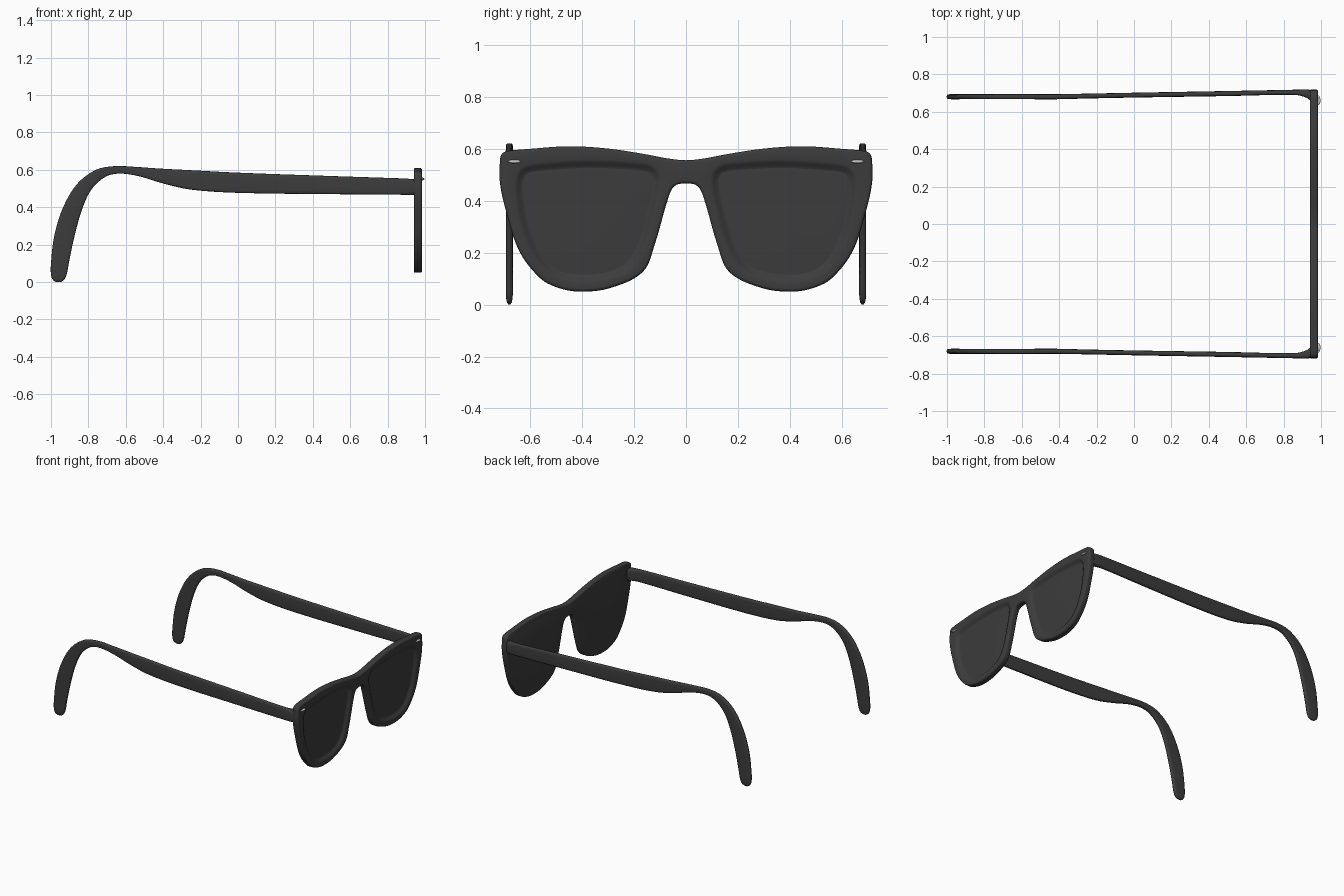
import bpy, bmesh, math
from mathutils import Vector

if "Cube" in bpy.data.objects:
    bpy.data.objects.remove(bpy.data.objects["Cube"])


def material(name, rgb):
    m = bpy.data.materials.new(name)
    m.diffuse_color = (*rgb, 1)
    m.use_nodes = True
    m.node_tree.nodes["Principled BSDF"].inputs["Base Color"].default_value = m.diffuse_color
    return m


BLACK = material("black_plastic", (0.045, 0.045, 0.045))
TINT = material("dark_lens", (0.045, 0.045, 0.045))
SILVER = material("silver", (0.7, 0.7, 0.7))


def smooth_path(pts, n, closed=False):
    """Smooth samples through points of any dimension."""
    pts = [Vector(p) for p in pts]
    c, out = len(pts), []
    for i in range(c if closed else c - 1):
        a, b, d, e = [pts[k % c] if closed else pts[min(max(k, 0), c - 1)]
                      for k in range(i - 1, i + 3)]
        size = (d - b).length
        m0, m1 = (d - a).normalized() * size, (e - b).normalized() * size
        for s in range(n):
            t = s / n
            out.append(b * (2 * t**3 - 3 * t**2 + 1) + m0 * (t**3 - 2 * t**2 + t)
                       + d * (3 * t**2 - 2 * t**3) + m1 * (t**3 - t**2))
    return out if closed else out + [pts[-1]]


def layers(loop, steps):
    """Stack insets of a clockwise (y, z) loop along x; steps are (x, inset)."""
    rings = []
    for x, d in steps:
        ring = []
        for i, p in enumerate(loop):
            t = (loop[(i + 1) % len(loop)] - loop[i - 1]).normalized()
            ring.append((x, p.x + t.y * d, p.y - t.x * d))
        rings.append(ring)
    return rings


def strip(bm, rings):
    """Bridge consecutive rings; return the vertex rows."""
    rows = [[bm.verts.new(p) for p in r] for r in rings]
    n = len(rows[0])
    for a, b in zip(rows, rows[1:]):
        for i in range(n):
            bm.faces.new((a[i], a[(i + 1) % n], b[(i + 1) % n], b[i]))
    return rows


def finish(bm, name, mat, angle=40):
    bmesh.ops.recalc_face_normals(bm, faces=bm.faces)
    me = bpy.data.meshes.new(name)
    bm.to_mesh(me)
    bm.free()
    me.materials.append(mat)
    ob = bpy.data.objects.new(name, me)
    bpy.context.collection.objects.link(ob)
    bpy.ops.object.select_all(action='DESELECT')
    ob.select_set(True)
    bpy.context.view_layer.objects.active = ob
    bpy.ops.object.shade_smooth_by_angle(angle=math.radians(angle))


def loft(name, rings, mat, angle=40):
    bm = bmesh.new()
    rows = strip(bm, rings)
    bm.faces.new(rows[0])
    bm.faces.new(rows[-1])
    finish(bm, name, mat, angle)


# Front frame: mirrored outline with rounded edges
half = [(0.07, .563), (.16, .58), (.3, .601), (.45, .61), (.6, .6), (.685, .592), (.708, .582),
        (.716, .56), (.717, .47), (.692, .355), (.642, .205), (.56, .1), (.49, .064), (.41, .05),
        (.295, .063), (.167, .125), (.12, .233), (.07, .405), (.045, .456)]
outline = smooth_path([(0, .556)] + half + [(0, .467)] + [(-y, z) for y, z in half[::-1]], 5, True)
r = 0.012
edge = [(.985 - r + r * math.sin(a), r * (1 - math.cos(a)))
        for a in [k * math.pi / 8 for k in range(5)]]
bm = bmesh.new()
rows = strip(bm, layers(outline, [(.94, .006), (.942, .002), (.946, 0)] + edge))
bm.faces.new(rows[0])
rims = [rows[-1]]

# Pockets with soft sloping rims, and the lenses set in them
opening = [(.18, .522), (.37, .532), (.54, .522), (.612, .51), (.632, .48), (.63, .4), (.6, .27),
           (.525, .147), (.41, .11), (.255, .137), (.19, .21), (.14, .37), (.12, .475), (.135, .51)]
for side, tag in ((1, "left"), (-1, "right")):
    loop = smooth_path([(side * y, z) for y, z in opening][::side], 5, True)
    rows = strip(bm, layers(loop, [(.985, -.028), (.983, -.02), (.978, -.013), (.973, -.006),
                                   (.968, .002), (.966, .01)]))
    rims.append(rows[0])
    bm.faces.new(rows[-1])
    loft("lens_" + tag, layers(loop, [(.955, .002), (.967, .002), (.968, .02)]), TINT)

# Flat front face between the outer edge and both pockets
edges = [bm.edges.get((rim[i - 1], rim[i])) for rim in rims for i in range(len(rim))]
bmesh.ops.triangle_fill(bm, edges=edges, use_beauty=True, normal=(1, 0, 0))
finish(bm, "front_frame", BLACK)

# Temples: stations of top x, top z, bottom x, bottom z, outer y, inner y
stations = [(.945, .55, .945, .466, .717, .658), (.92, .552, .92, .466, .719, .676),
            (.86, .555, .86, .467, .718, .69), (.5, .567, .5, .47, .711, .684),
            (.0, .585, .0, .477, .702, .676), (-.25, .598, -.25, .494, .697, .671),
            (-.42, .607, -.4, .527, .694, .667), (-.55, .616, -.53, .566, .694, .667),
            (-.66, .62, -.635, .58, .694, .667), (-.76, .6, -.71, .562, .694, .667),
            (-.86, .525, -.785, .493, .694, .667), (-.935, .4, -.835, .385, .694, .667),
            (-.982, .25, -.873, .25, .694, .667), (-1, .1, -.903, .11, .694, .667),
            (-1, .04, -.915, .045, .694, .667), (-.99, .012, -.928, .014, .691, .67),
            (-.972, 0, -.945, .001, .685, .676)]


def section(s, side, n=20):
    """Rounded-box cross-section between the top and bottom edge."""
    top, bot = Vector((s[0], 0, s[1])), Vector((s[2], 0, s[3]))
    ring = []
    for k in range(n):
        a = 2 * math.pi * k / n
        u, v = [math.copysign(abs(f) ** 0.45, f) for f in (math.cos(a), math.sin(a))]
        p = (top + bot) / 2 + (top - bot) / 2 * u
        p.y = side * ((s[4] + s[5]) / 2 + (s[4] - s[5]) / 2 * v)
        ring.append(p)
    return ring


for side, tag in ((1, "left"), (-1, "right")):
    loft("temple_" + tag, [section(s, side) for s in smooth_path(stations, 4)], BLACK, 50)

    # Oval rivet on the front corner
    bpy.ops.mesh.primitive_uv_sphere_add(segments=24, ring_count=12, location=(.985, side * .661, .551))
    rivet = bpy.context.object
    rivet.name = "rivet_" + tag
    rivet.scale = (.012, .026, .007)
    rivet.data.materials.append(SILVER)
    bpy.ops.object.shade_smooth()
